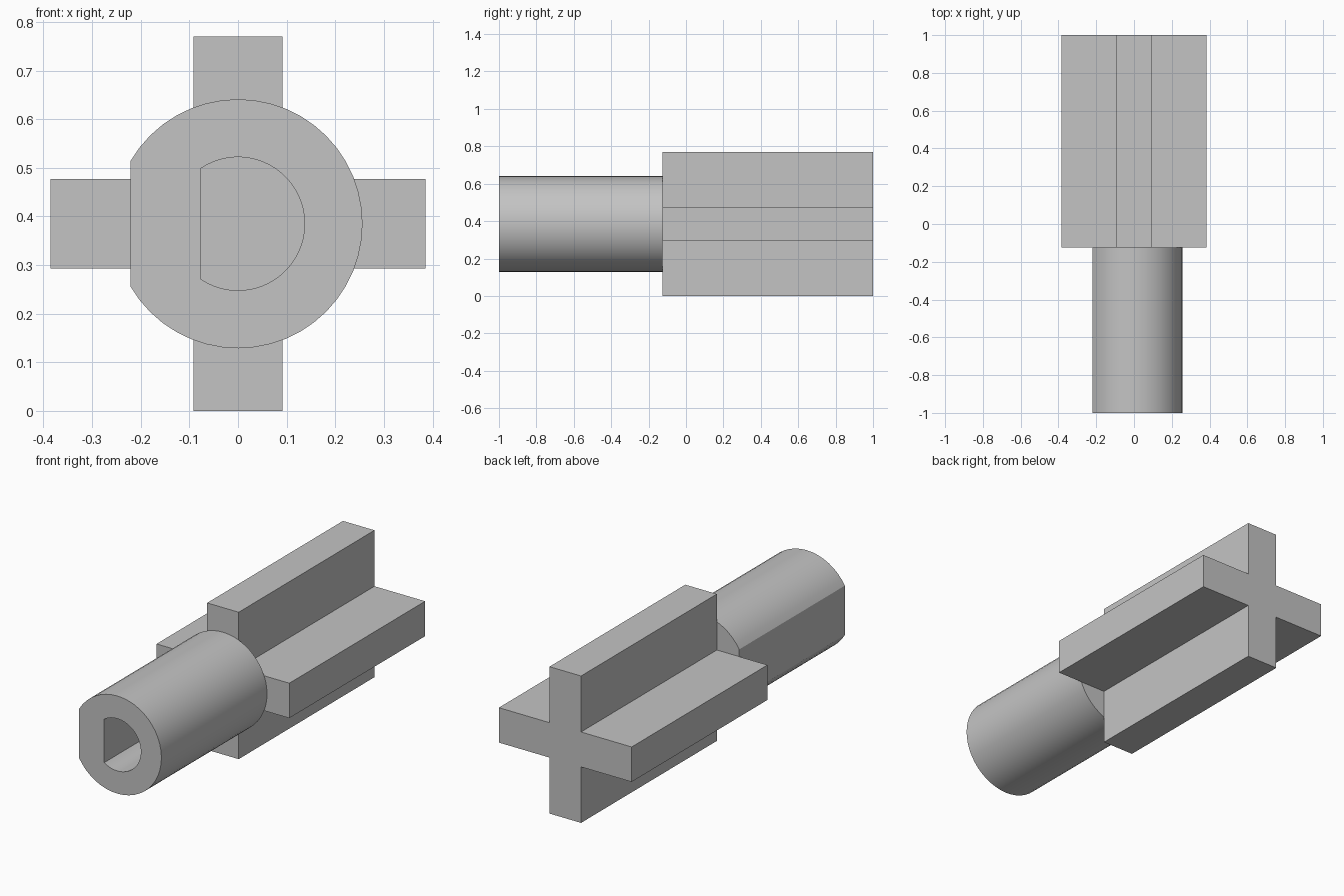
import bpy, bmesh, math

cube = bpy.data.objects.get("Cube")
if cube:
    bpy.data.objects.remove(cube, do_unlink=True)

MID = 0.385           # height of the long axis
FRONT, JOIN, BACK = -1.0, -0.125, 1.0
ARM, HALF = 0.385, 0.0915

grey = bpy.data.materials.new("light_grey")
grey.use_nodes = True
colour = (0.55, 0.55, 0.55, 1)
grey.diffuse_color = colour
grey.node_tree.nodes["Principled BSDF"].inputs["Base Color"].default_value = colour


def make_object(name, bm):
    bmesh.ops.recalc_face_normals(bm, faces=bm.faces)
    mesh = bpy.data.meshes.new(name)
    bm.to_mesh(mesh)
    bm.free()
    mesh.materials.append(grey)
    obj = bpy.data.objects.new(name, mesh)
    bpy.context.collection.objects.link(obj)
    return obj


def d_loop(bm, radius, flat, y, steps=40):
    """Ring of vertices: a circle cut by a flat at x = flat."""
    end = math.acos(flat / radius)
    angles = [end * (2 * i / steps - 1) for i in range(steps + 1)]
    return [bm.verts.new((radius * math.cos(a), y, MID + radius * math.sin(a)))
            for a in angles]


def bridge(bm, a, b):
    for i in range(len(a)):
        j = (i + 1) % len(a)
        bm.faces.new((a[i], a[j], b[j], b[i]))


# Round shaft with a flat side and a matching blind bore
bm = bmesh.new()
back = d_loop(bm, 0.256, -0.221, JOIN)
rim = d_loop(bm, 0.256, -0.221, FRONT)
mouth = d_loop(bm, 0.137, -0.076, FRONT)
floor = d_loop(bm, 0.137, -0.076, JOIN - 0.005)
for a, b in ((back, rim), (rim, mouth), (mouth, floor)):
    bridge(bm, a, b)
bm.faces.new(back)
bm.faces.new(floor)
shaft = make_object("shaft", bm)

# Cross-shaped axle: extruded plus profile
bm = bmesh.new()
corner = [(ARM, -HALF), (ARM, HALF), (HALF, HALF)]
outline = []
for turn in range(4):
    for x, z in corner:
        for _ in range(turn):
            x, z = -z, x
        outline.append(bm.verts.new((x, JOIN, MID + z)))
face = bm.faces.new(outline)
grown = bmesh.ops.extrude_face_region(bm, geom=[face], use_keep_orig=True)
bmesh.ops.translate(bm, vec=(0, BACK - JOIN, 0),
                    verts=[g for g in grown["geom"] if isinstance(g, bmesh.types.BMVert)])
make_object("cross_axle", bm)

# Smooth the round walls, keep the rims and flats crisp
bpy.ops.object.select_all(action="DESELECT")
shaft.select_set(True)
bpy.context.view_layer.objects.active = shaft
bpy.ops.object.shade_smooth_by_angle(angle=math.radians(25))
